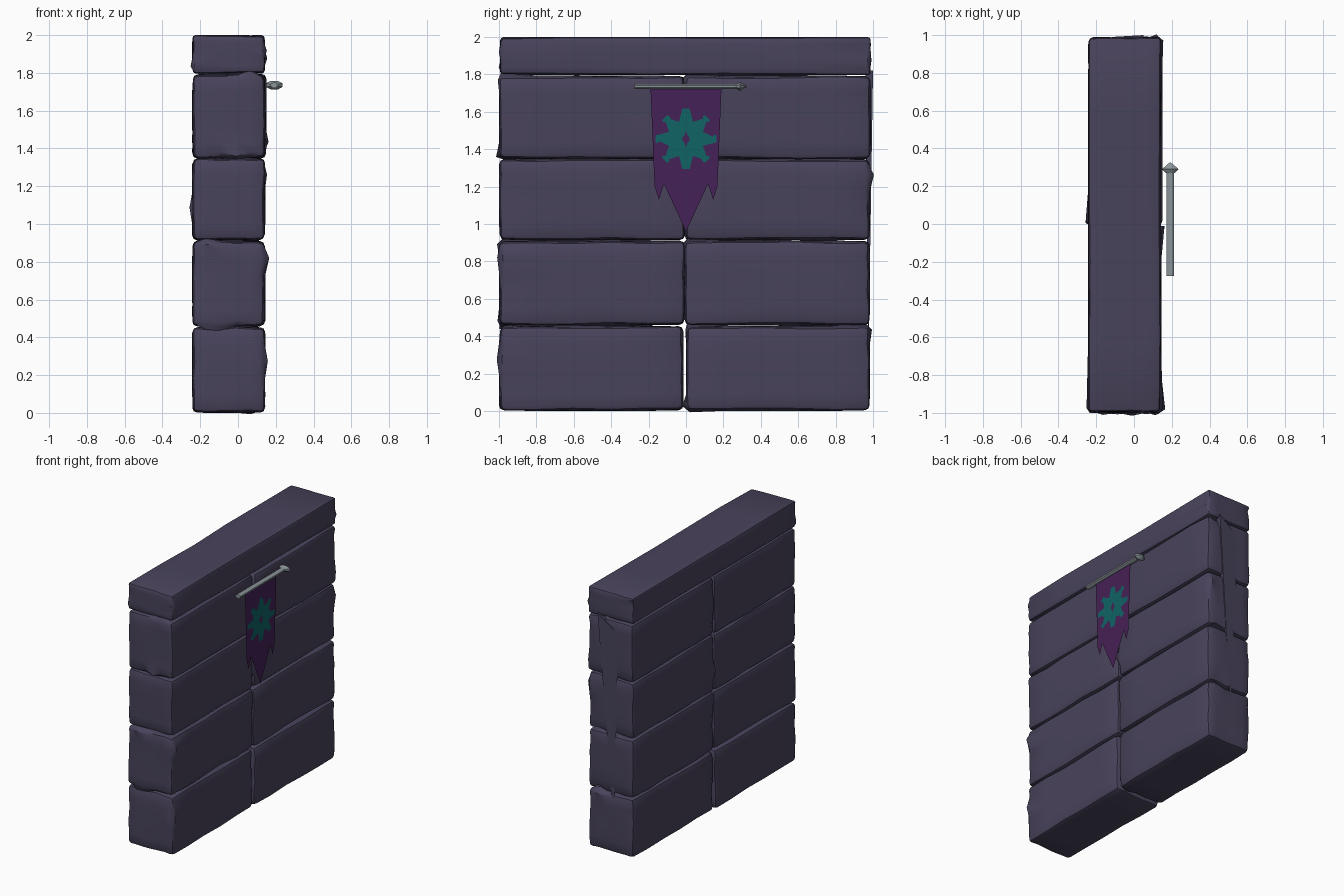
import bpy, bmesh, math, random
from mathutils import Vector

if "Cube" in bpy.data.objects:
    bpy.data.objects.remove(bpy.data.objects["Cube"])

random.seed(7)


def material(name, rgb):
    m = bpy.data.materials.new(name)
    m.diffuse_color = (*rgb, 1)
    m.use_nodes = True
    m.node_tree.nodes["Principled BSDF"].inputs["Base Color"].default_value = m.diffuse_color
    return m


STONE = material("slate stone", (0.066, 0.056, 0.105))
CLOTH = material("purple cloth", (0.060, 0.015, 0.092))
TEAL = material("teal emblem", (0.005, 0.125, 0.130))
METAL = material("grey metal", (0.26, 0.30, 0.32))


def finish(bm, name, mat, smooth=None):
    me = bpy.data.meshes.new(name)
    bm.to_mesh(me)
    bm.free()
    me.materials.append(mat)
    ob = bpy.data.objects.new(name, me)
    bpy.context.collection.objects.link(ob)
    if smooth:
        me.shade_smooth()
        me.set_sharp_from_angle(angle=math.radians(smooth))
    return ob


def stone(name, lo, hi, bevel=0.026, wear=0.010):
    """Worn block: gridded box, edges nibbled inward, then rounded."""
    lo, hi = Vector(lo), Vector(hi)
    mid, half = (lo + hi) / 2, (hi - lo) / 2
    bm = bmesh.new()
    bmesh.ops.create_cube(bm, size=2)
    bmesh.ops.subdivide_edges(bm, edges=bm.edges[:], cuts=4, use_grid_fill=True)
    for v in bm.verts:
        sides = [abs(c) > 0.99 for c in v.co]
        amount = wear if sum(sides) > 1 else wear * 0.3
        for i in range(3):
            s = v.co[i]
            v.co[i] = mid[i] + s * half[i]
            if sides[i]:
                v.co[i] -= s * random.random() * amount
    sharp = [e for e in bm.edges if e.calc_face_angle(0) > 0.9]
    bmesh.ops.bevel(bm, geom=sharp, offset=bevel, segments=2, profile=0.5,
                    affect='EDGES', clamp_overlap=True)
    bmesh.ops.recalc_face_normals(bm, faces=bm.faces[:])
    return finish(bm, name, STONE, 35)


# Four courses of two stones each
courses = [(0.0, 0.457), (0.457, 0.912), (0.912, 1.35), (1.345, 1.795)]
for r, (z0, z1) in enumerate(courses, 1):
    gap = 0.006 if r == 1 else -0.002
    stone(f"wall_stone_{r}_left", (-0.243, -1.0, z0), (0.145, -0.006 - gap, z1))
    stone(f"wall_stone_{r}_right", (-0.243, -0.006 + gap, z0),
          (0.152 if r == 4 else 0.145, 0.99 if r == 4 else 0.985, z1))

# Capping slab
stone("cap_slab", (-0.243, -0.995, 1.795), (0.143, 0.988, 2.0), 0.016, 0.007)

# Tapering stone splinter on the +y end
bm = bmesh.new()
top = [(0.05, 1.0, 1.82), (-0.12, 0.99, 1.70), (-0.09, 0.96, 1.70), (0.05, 0.96, 1.82)]
ring = [bm.verts.new(p) for p in top]
tip = bm.verts.new((-0.07, 0.975, 0.25))
bm.faces.new(ring)
for i in range(4):
    bm.faces.new((ring[i], ring[i - 1], tip))
bmesh.ops.recalc_face_normals(bm, faces=bm.faces[:])
finish(bm, "end_splinter", STONE)

# Banner pole and its flattened spear head: (y, half width x, half height z)
PX, PZ = 0.192, 1.735


def lathe(name, rings, n=8):
    bm = bmesh.new()
    loops = [[bm.verts.new((PX + a * math.cos(t), y, PZ + b * math.sin(t)))
              for t in (math.tau * (k + 0.5) / n for k in range(n))]
             for y, a, b in rings]
    for p, q in zip(loops, loops[1:]):
        for k in range(n):
            bm.faces.new((p[k - 1], p[k], q[k], q[k - 1]))
    bm.faces.new(loops[0])
    bm.faces.new(loops[-1])
    bmesh.ops.recalc_face_normals(bm, faces=bm.faces[:])
    finish(bm, name, METAL, 30)


lathe("banner_pole", [(-0.275, 0.022, 0.015), (0.285, 0.022, 0.015)])
lathe("pole_spear_head", [(0.268, 0.022, 0.014), (0.290, 0.048, 0.025),
                          (0.325, 0.004, 0.003)])

# Banner cloth: mirrored half outline (y, z)
half = [(0.19, 1.735), (0.168, 1.20), (0.145, 1.13), (0.118, 1.215), (0.048, 1.09)]
outline = half + [(0, 0.96)] + [(-y, z) for y, z in reversed(half)]
bm = bmesh.new()
bm.faces.new([bm.verts.new((PX, y, z)) for y, z in outline])
bmesh.ops.triangulate(bm, faces=bm.faces[:])
finish(bm, "banner_cloth", CLOTH)

# Eight-toothed emblem with a star-shaped hole, one sector per tooth
bm = bmesh.new()
V = math.pi / 8
# (along tooth, across tooth)
c, s = math.cos(V), math.sin(V)
sector = [(0.098 * c, -0.098 * s), (0.143, -0.012), (0.148, -0.022), (0.162, -0.019),
          (0.162, 0.019), (0.148, 0.022), (0.143, 0.012), (0.098 * c, 0.098 * s),
          (0.021 * c, 0.021 * s), (0.045, 0), (0.021 * c, -0.021 * s)]
for k in range(8):
    a = k * math.pi / 4
    bm.faces.new([bm.verts.new((PX + 0.004, u * math.cos(a) - w * math.sin(a),
                                1.455 + u * math.sin(a) + w * math.cos(a)))
                  for u, w in sector])
bmesh.ops.triangulate(bm, faces=bm.faces[:])
bmesh.ops.remove_doubles(bm, verts=bm.verts[:], dist=1e-4)
finish(bm, "banner_emblem", TEAL)
